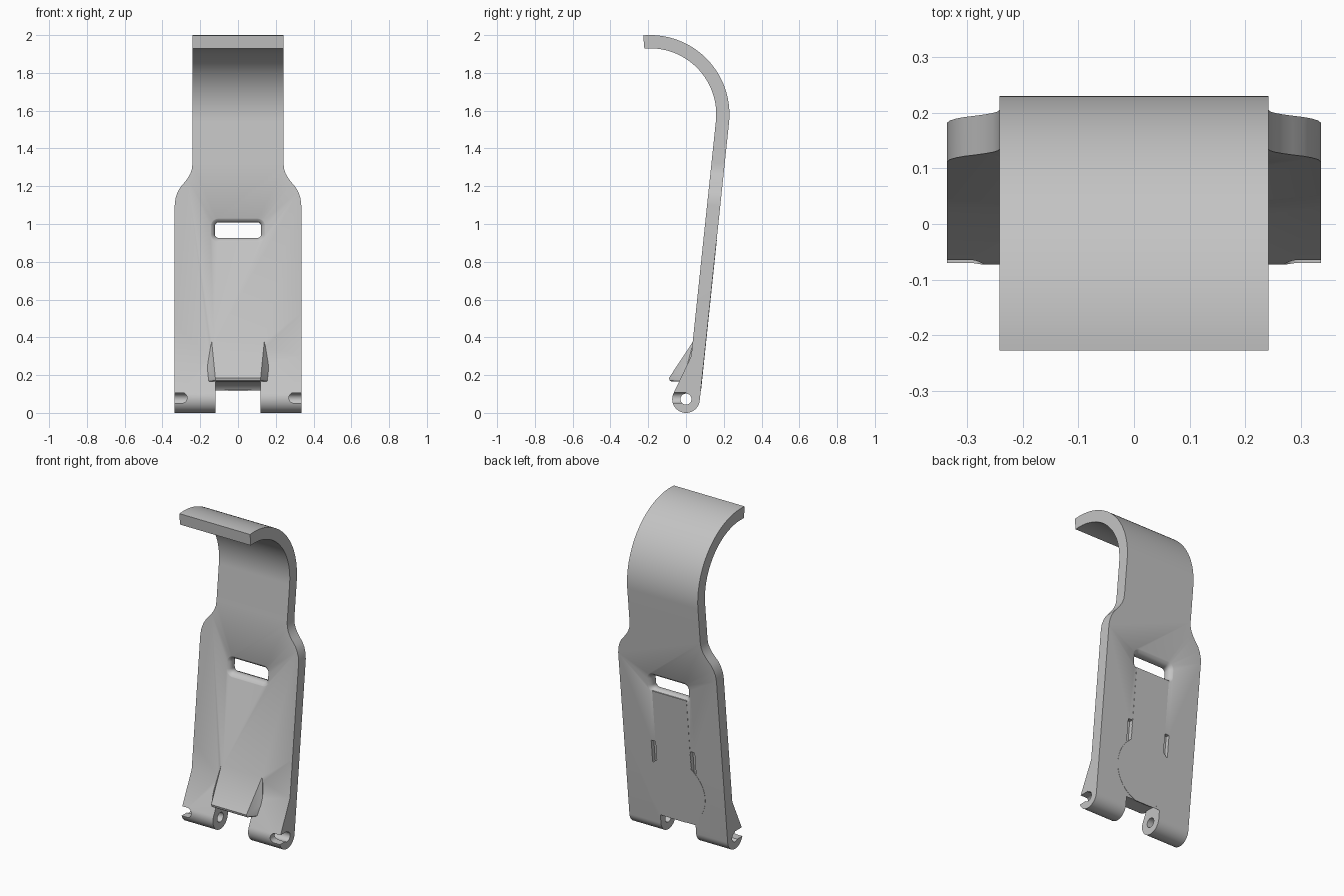
import bpy, bmesh
from math import sin, cos, radians

old = bpy.data.objects.get("Cube")
if old:
    bpy.data.objects.remove(old, do_unlink=True)

grey = bpy.data.materials.new("plain_grey")
grey.use_nodes = True
colour = (0.55, 0.55, 0.55, 1)
grey.diffuse_color = colour
grey.node_tree.nodes["Principled BSDF"].inputs["Base Color"].default_value = colour


def new_object(name, bm):
    bmesh.ops.recalc_face_normals(bm, faces=bm.faces)
    mesh = bpy.data.meshes.new(name)
    bm.to_mesh(mesh)
    bm.free()
    mesh.materials.append(grey)
    obj = bpy.data.objects.new(name, mesh)
    bpy.context.collection.objects.link(obj)
    return obj


def loft(name, rings):
    """Closed solid through matching rings of points."""
    bm = bmesh.new()
    loops = [[bm.verts.new(p) for p in ring] for ring in rings]
    n = len(loops[0])
    for a, b in zip(loops, loops[1:]):
        for i in range(n):
            j = (i + 1) % n
            bm.faces.new((a[i], a[j], b[j], b[i]))
    bm.faces.new(loops[0])
    bm.faces.new(loops[-1])
    return new_object(name, bm)


def along_x(name, pts, lo, hi):
    return loft(name, [[(x, y, z) for y, z in pts] for x in (lo, hi)])


def along_y(name, pts, lo, hi):
    return loft(name, [[(x, y, z) for x, z in pts] for y in (lo, hi)])


def arc(cx, cy, r, start, end, steps=24):
    angles = [radians(start + (end - start) * i / steps) for i in range(steps + 1)]
    return [(cx + r * cos(a), cy + r * sin(a)) for a in angles]


def combine(obj, other, operation):
    mod = obj.modifiers.new(operation, 'BOOLEAN')
    mod.operation = operation
    mod.solver = 'EXACT'
    mod.object = other
    bpy.context.view_layer.update()
    graph = bpy.context.evaluated_depsgraph_get()
    mesh = bpy.data.meshes.new_from_object(obj.evaluated_get(graph))
    obj.modifiers.clear()
    obj.data = mesh
    bpy.data.objects.remove(other, do_unlink=True)


def back(z):
    """Depth of the sloping back face at a height."""
    return 0.0727 + 0.105 * (z - 0.066)


def rounded_rect(cx, cz, w, h, r):
    pts = []
    for sx, sz, a in ((1, 1, 0), (-1, 1, 90), (-1, -1, 180), (1, -1, 270)):
        pts += arc(cx + sx * (w - r), cz + sz * (h - r), r, a, a + 90, 6)
    return pts


def on_back(pts, depth):
    return [(x, back(z) - depth, z) for x, z in pts]


# Side profile: hooked top, sloping slab, rounded hinge foot
HINGE = 0.073
side = arc(-0.19, 1.58, 0.42, -6, 95, 48) + arc(-0.19, 1.58, 0.35, 95, -6, 48)
side += [(0.0275, 0.3)] + arc(0, HINGE, HINGE, 154.5, 354, 32)
body = along_x("clip_body", side, -0.335, 0.335)

# Front outline: wide lower plate with S-curved shoulders to a narrow neck
shoulder = [(0.335, 1.10), (0.331, 1.135), (0.32, 1.168), (0.305, 1.195),
            (0.285, 1.218), (0.268, 1.24), (0.253, 1.265), (0.244, 1.292), (0.241, 1.32)]
half = [(0.335, -0.1)] + shoulder + [(0.241, 2.1)]
outline = half + [(-x, z) for x, z in reversed(half)]
combine(body, along_y("outline", outline, -1, 1), 'INTERSECT')

# Wedge-shaped lip above the hinge gap
bm = bmesh.new()
for s in (-1, 1):
    for x, y, z in ((0.14, 0.042, 0.385), (0.117, 0.012, 0.335), (0.165, 0.0, 0.23),
                    (0.165, -0.02, 0.166), (0.12, -0.09, 0.185), (0.12, -0.087, 0.172),
                    (0.12, -0.078, 0.166), (0.14, 0.05, 0.166), (0.14, 0.06, 0.36)):
        bm.verts.new((s * x, y, z))
hull = bmesh.ops.convex_hull(bm, input=bm.verts)
bmesh.ops.delete(bm, geom=[v for v in bm.verts if not v.link_faces], context='VERTS')
combine(body, new_object("lip", bm), 'UNION')

# Gap between the hinge lugs, curved around the hinge axis
gap = [(-0.2, -0.1), (0.2, -0.1), (0.2, 0.115)] + arc(0, HINGE, 0.09, 27.8, 90, 16) + [(-0.2, 0.163)]
combine(body, along_x("gap", gap, -0.12, 0.12), 'DIFFERENCE')

# Pin bore
bore = arc(0, HINGE, 0.029, 0, 360, 32)[:-1]
combine(body, along_x("bore", bore, -0.5, 0.5), 'DIFFERENCE')

# Open pin notches, and pockets in the back
for s in (-1, 1):
    notch = rounded_rect(s * 0.37, 0.08, 0.1, 0.028, 0.027)
    combine(body, along_y("notch", notch, -0.2, 0.0), 'DIFFERENCE')
    pocket = rounded_rect(s * 0.133, 0.52, 0.015, 0.07, 0.004)
    cutter = loft("pocket", [on_back(pocket, -0.05), on_back(pocket, 0.025)])
    combine(body, cutter, 'DIFFERENCE')

# Strap slot with flared edges on both faces
flare = [(-0.004, 0.03), (0.002, 0.019), (0.009, 0.009), (0.018, 0.003), (0.028, 0)]
steps = flare + [(0.0704 - d, g) for d, g in reversed(flare)]
rings = [on_back(rounded_rect(0, 0.967, 0.123 + g, 0.041 + g, 0.02 + g), d) for d, g in steps]
combine(body, loft("slot", rings), 'DIFFERENCE')

# Thin keyhole-shaped panel on the back
key = [(0.117, 0.915)] + arc(0, 0.31, 0.2, 54, -75, 30)
key += [(-x, z) for x, z in reversed(key)]
panel = loft("back_panel", [on_back(key, -0.0015), on_back(key, 0.005)])

# Smooth curves, sharp edges
bpy.ops.object.select_all(action='DESELECT')
for obj in (body, panel):
    obj.select_set(True)
bpy.context.view_layer.objects.active = body
bpy.ops.object.shade_smooth_by_angle(angle=radians(30))
